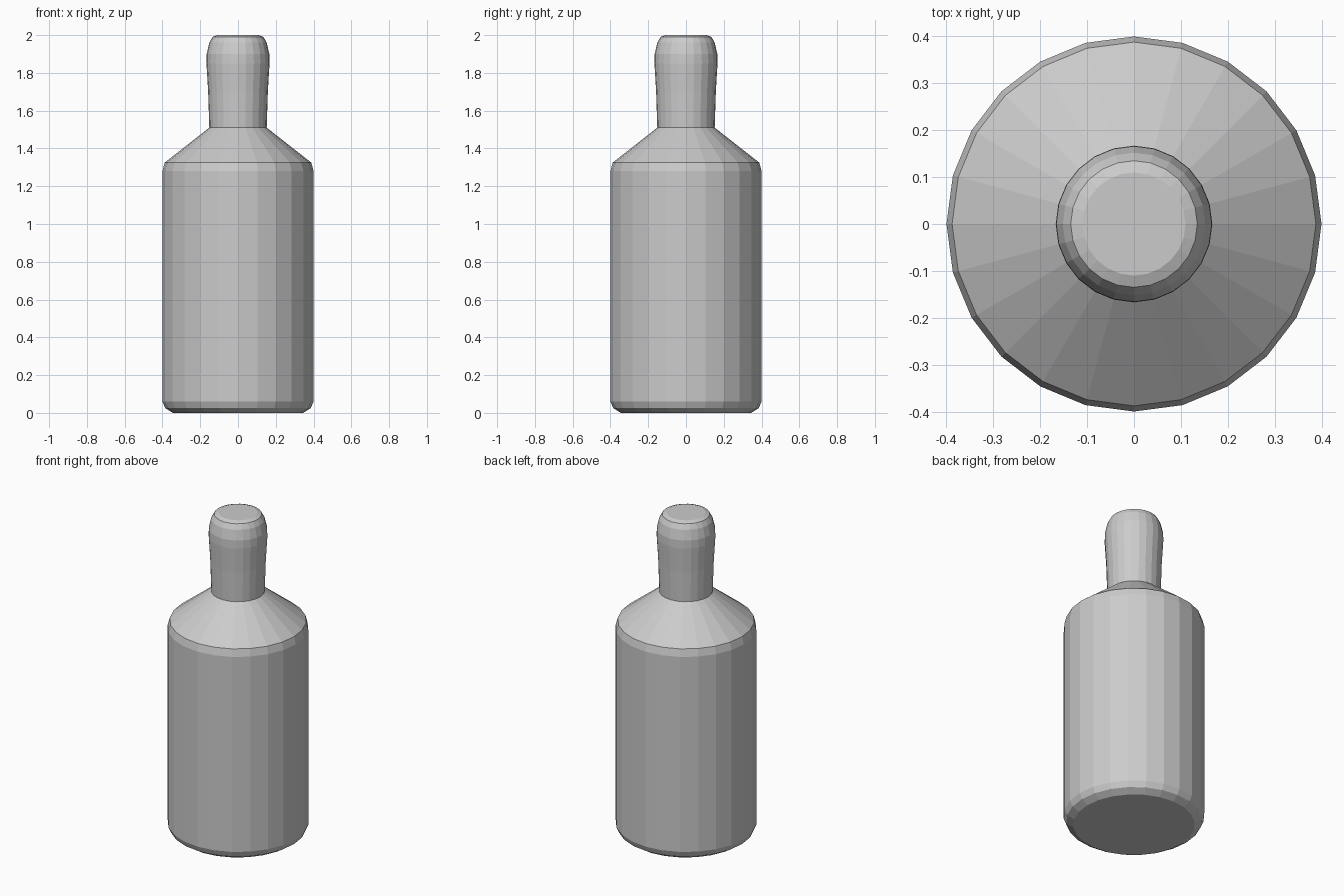
import bpy
import bmesh
from math import cos, sin, tau

cube = bpy.data.objects.get("Cube")
if cube:
    bpy.data.objects.remove(cube)

# Single plain grey
grey = bpy.data.materials.new("plain grey")
grey.use_nodes = True
colour = (0.6, 0.6, 0.6, 1)
grey.diffuse_color = colour
grey.node_tree.nodes["Principled BSDF"].inputs["Base Color"].default_value = colour


def lathe(name, profile, sides):
    """Turn a (radius, height) profile into a closed, faceted solid."""
    bm = bmesh.new()
    rings = [[bm.verts.new((r * cos(tau * i / sides), r * sin(tau * i / sides), z))
              for i in range(sides)] for r, z in profile]
    for low, high in zip(rings, rings[1:]):
        for i in range(sides):
            j = (i + 1) % sides
            bm.faces.new((low[i], low[j], high[j], high[i]))
    bm.faces.new(rings[0][::-1])
    bm.faces.new(rings[-1])
    mesh = bpy.data.meshes.new(name)
    bm.to_mesh(mesh)
    bm.free()
    mesh.materials.append(grey)
    obj = bpy.data.objects.new(name, mesh)
    bpy.context.collection.objects.link(obj)
    return obj


# Body with worn lower rim, sloping shoulder, flared neck and rounded cap
lathe("bottle", [
    (0.345, 0), (0.385, 0.025), (0.4, 0.06),
    (0.4, 1.28), (0.388, 1.325),
    (0.152, 1.51),
    (0.158, 1.7), (0.167, 1.85), (0.166, 1.9),
    (0.152, 1.96), (0.135, 1.99), (0.11, 2.0),
], 24)
